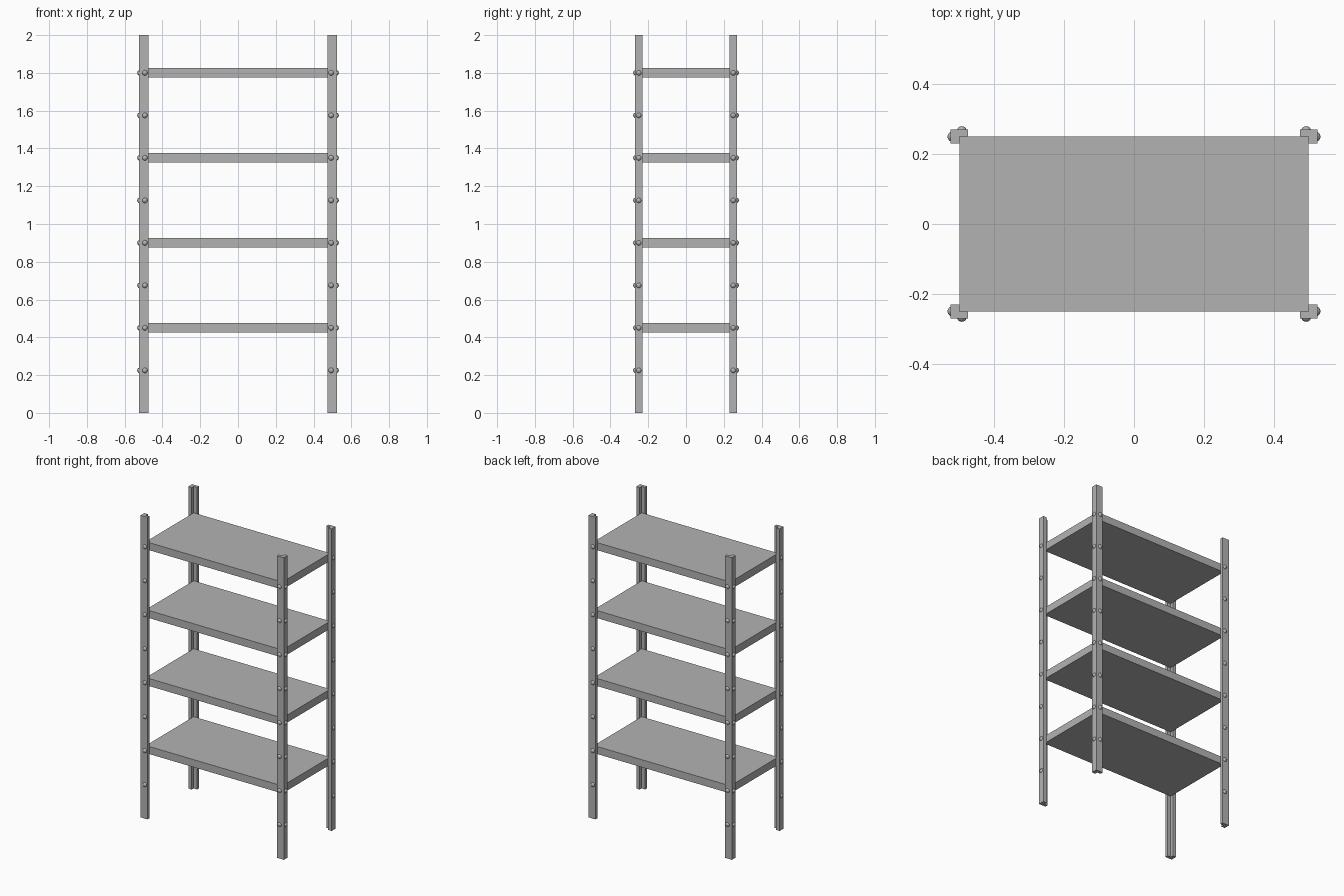
import bpy, bmesh
from mathutils import Matrix, Vector

if "Cube" in bpy.data.objects:
    bpy.data.objects.remove(bpy.data.objects["Cube"])

grey = bpy.data.materials.new("grey metal")
grey.diffuse_color = (0.45, 0.45, 0.45, 1)
grey.use_nodes = True
grey.node_tree.nodes["Principled BSDF"].inputs["Base Color"].default_value = grey.diffuse_color


def make_object(name, bm):
    bmesh.ops.recalc_face_normals(bm, faces=bm.faces[:])
    mesh = bpy.data.meshes.new(name)
    bm.to_mesh(mesh)
    bm.free()
    mesh.materials.append(grey)
    obj = bpy.data.objects.new(name, mesh)
    bpy.context.collection.objects.link(obj)
    return obj


# Four shelves fitting into the inner corners of the posts
for i in range(1, 5):
    bm = bmesh.new()
    bmesh.ops.create_cube(bm, size=1, matrix=Matrix.Translation((0, 0, 0.45 * i))
                          @ Matrix.Diagonal((1.0, 0.5, 0.05, 1)))
    make_object(f"shelf_{i}", bm)

# L-shaped corner post profile (right back corner), mirrored by sign
PROFILE = [(0.475, 0.27), (0.525, 0.27), (0.525, 0.23),
           (0.50, 0.23), (0.50, 0.25), (0.475, 0.25)]

for sx, side in ((-1, "left"), (1, "right")):
    for sy, end in ((-1, "front"), (1, "back")):
        # Angle post
        bm = bmesh.new()
        base = bm.faces.new([bm.verts.new((sx * x, sy * y, 0)) for x, y in PROFILE])
        ext = bmesh.ops.extrude_face_region(bm, geom=[base], use_keep_orig=True)
        top = [v for v in ext["geom"] if isinstance(v, bmesh.types.BMVert)]
        bmesh.ops.translate(bm, verts=top, vec=Vector((0, 0, 2)))
        make_object(f"{end}_{side}_post", bm)

        # Round bolt heads on both outer faces of the post
        bm = bmesh.new()
        for k in range(1, 9):
            for x, y in ((0.493, 0.265), (0.519, 0.25)):
                bmesh.ops.create_uvsphere(
                    bm, u_segments=16, v_segments=8, radius=0.015,
                    matrix=Matrix.Translation((sx * x, sy * y, 0.225 * k)))
        for f in bm.faces:
            f.smooth = True
        make_object(f"{end}_{side}_bolts", bm)
